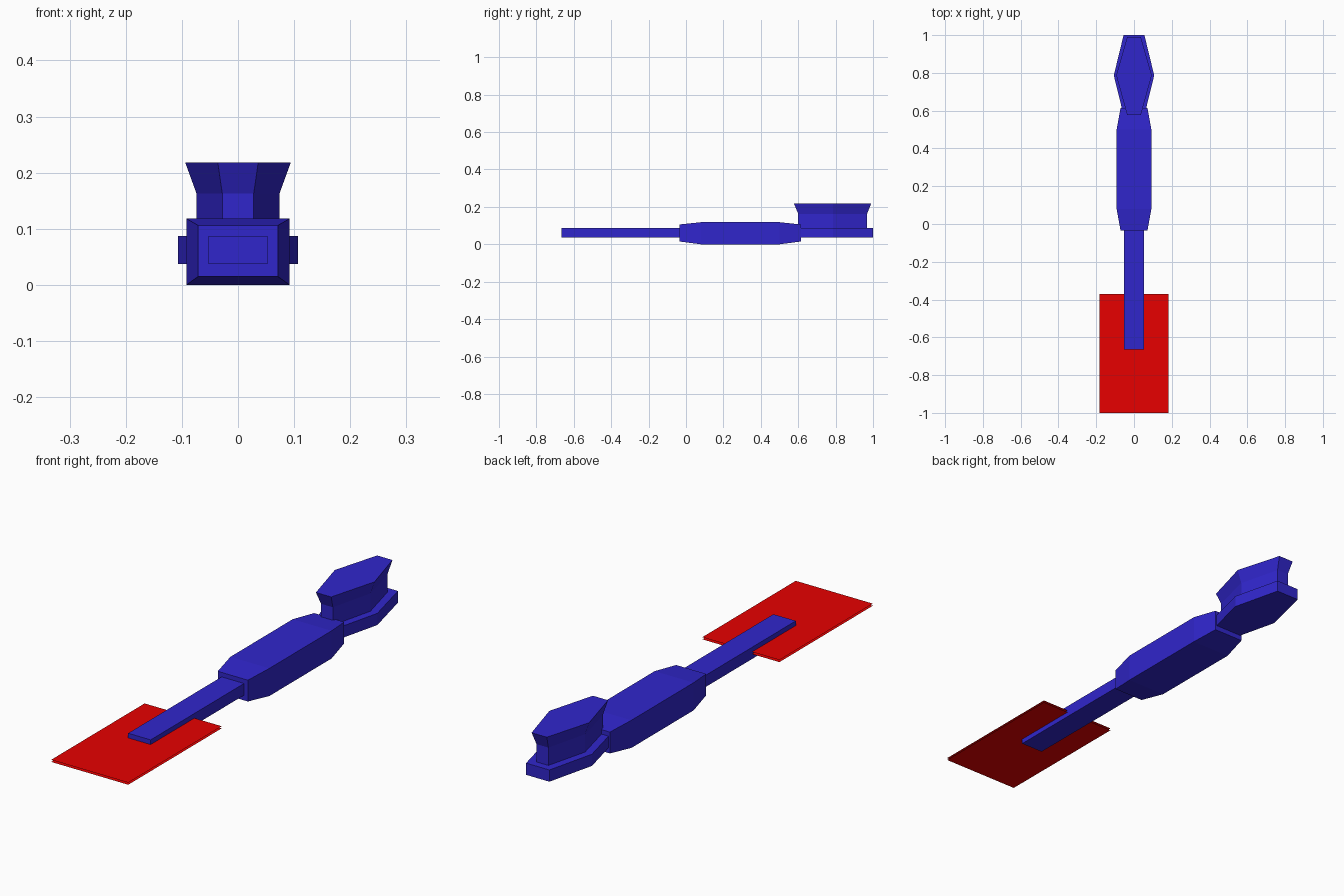
import bpy
import bmesh

if "Cube" in bpy.data.objects:
    bpy.data.objects.remove(bpy.data.objects["Cube"], do_unlink=True)


def make_material(name, rgb):
    mat = bpy.data.materials.new(name)
    mat.use_nodes = True
    mat.diffuse_color = (*rgb, 1)
    mat.node_tree.nodes["Principled BSDF"].inputs["Base Color"].default_value = (*rgb, 1)
    return mat


blue = make_material("deep blue", (0.03, 0.019, 0.6))
red = make_material("red", (0.8, 0, 0))


def loft(name, rings, mat):
    """Join matching rings of points; a single ring makes a flat sheet."""
    bm = bmesh.new()
    loops = [[bm.verts.new(p) for p in ring] for ring in rings]
    n = len(loops[0])
    for a, b in zip(loops, loops[1:]):
        for i in range(n):
            j = (i + 1) % n
            bm.faces.new((a[i], a[j], b[j], b[i]))
    bm.faces.new(loops[-1])
    if len(loops) > 1:
        bm.faces.new(loops[0][::-1])
        bmesh.ops.recalc_face_normals(bm, faces=bm.faces[:])
    mesh = bpy.data.meshes.new(name)
    bm.to_mesh(mesh)
    bm.free()
    mesh.materials.append(mat)
    obj = bpy.data.objects.new(name, mesh)
    bpy.context.collection.objects.link(obj)
    return obj


def section(y, half, low, high):
    """Upright rectangle across the length."""
    return [(-half, y, low), (half, y, low), (half, y, high), (-half, y, high)]


def hexagon(z, front, back, end_half, mid_half, mid=0.787):
    """Level six-sided outline, widest in the middle."""
    return [(-end_half, front, z), (end_half, front, z), (mid_half, mid, z),
            (end_half, back, z), (-end_half, back, z), (-mid_half, mid, z)]


# Tapered central grip
loft("body", [section(-0.035, 0.071, 0.015, 0.106),
              section(0.08, 0.092, 0, 0.118),
              section(0.5, 0.092, 0, 0.118),
              section(0.615, 0.071, 0.015, 0.106)], blue)

# Flat front shaft
loft("shaft", [section(-0.665, 0.053, 0.037, 0.087),
               section(0.0, 0.053, 0.037, 0.087)], blue)

# Rear base, with a neck that flares into the cap
loft("rear_base", [hexagon(z, 0.575, 1.0, 0.055, 0.107) for z in (0.037, 0.087)], blue)
loft("rear_cap", [hexagon(0.08, 0.6, 0.968, 0.028, 0.074),
                  hexagon(0.163, 0.6, 0.968, 0.028, 0.074),
                  hexagon(0.218, 0.577, 0.99, 0.036, 0.094)], blue)

# Pair of paper-thin sheets through the shaft
for name, z, flip in (("upper_sheet", 0.067, 1), ("lower_sheet", 0.058, -1)):
    corners = [(-0.182, -1, z), (0.182, -1, z), (0.182, -0.37, z), (-0.182, -0.37, z)]
    loft(name, [corners[::flip]], red)
